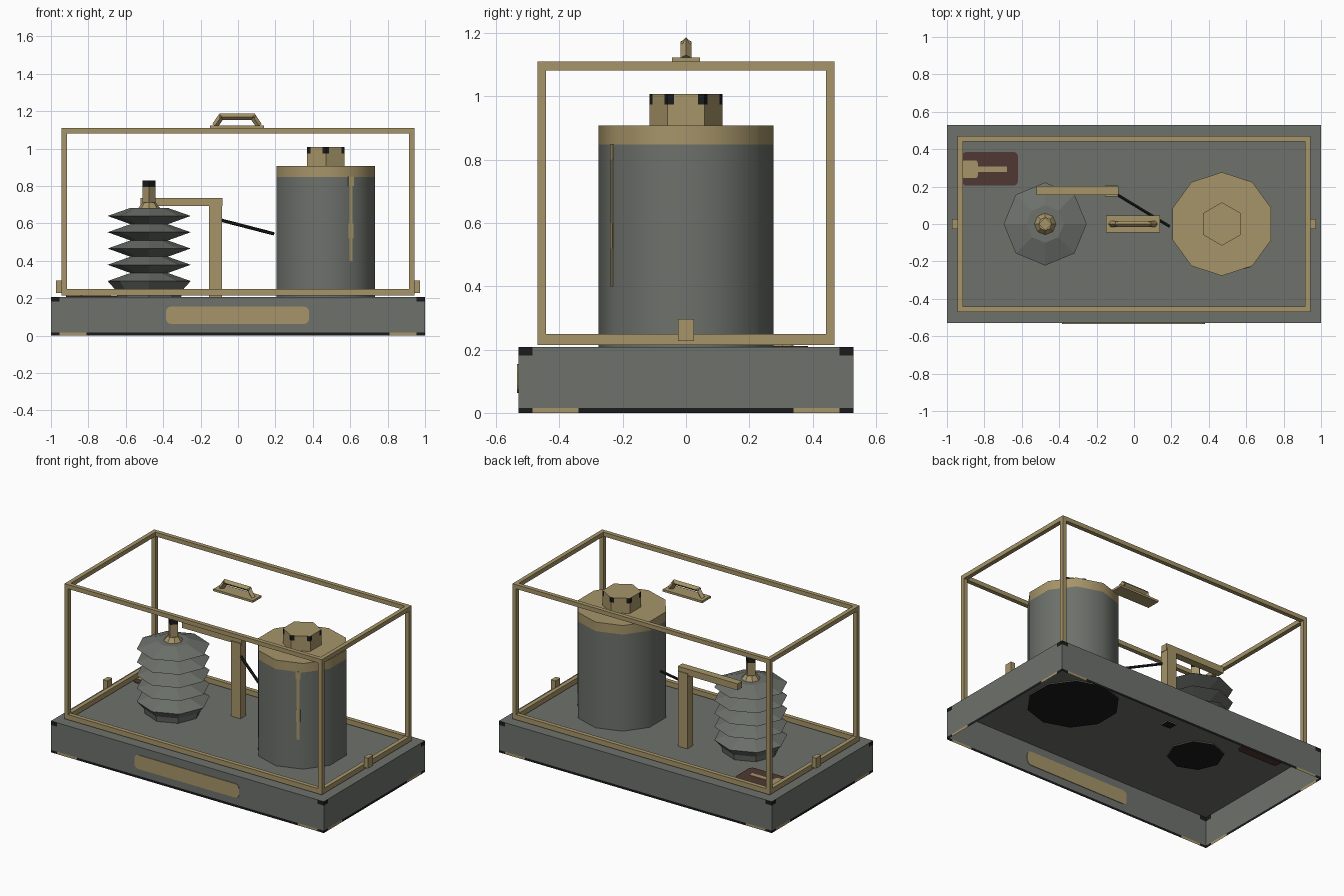
import bpy, bmesh, math
from mathutils import Vector, Matrix

cube = bpy.data.objects.get("Cube")
if cube:
    bpy.data.objects.remove(cube, do_unlink=True)


def material(name, colour):
    m = bpy.data.materials.new(name)
    m.use_nodes = True
    m.diffuse_color = (*colour, 1)
    m.node_tree.nodes["Principled BSDF"].inputs["Base Color"].default_value = (*colour, 1)
    return m


GREY = material("grey_metal", (0.153, 0.165, 0.147))
TAN = material("dull_brass", (0.385, 0.3, 0.142))
BLACK = material("black", (0.011, 0.011, 0.012))
MAROON = material("maroon", (0.08, 0.039, 0.032))


def finish(name, bm, mats, rule=None):
    bm.normal_update()
    if rule:
        for f in bm.faces:
            f.material_index = mats.index(rule(f.calc_center_median(), f.normal))
    mesh = bpy.data.meshes.new(name)
    bm.to_mesh(mesh)
    bm.free()
    for m in mats:
        mesh.materials.append(m)
    obj = bpy.data.objects.new(name, mesh)
    bpy.context.collection.objects.link(obj)
    return obj


def box(name, lo, hi, mat, turn=0, rounding=0, thin_axis=2):
    lo, hi = Vector(lo), Vector(hi)
    bm = bmesh.new()
    bmesh.ops.create_cube(bm, size=1)
    bmesh.ops.scale(bm, vec=hi - lo, verts=bm.verts)
    if rounding:
        edges = [e for e in bm.edges
                 if abs((e.verts[0].co - e.verts[1].co).normalized()[thin_axis]) > 0.9]
        bmesh.ops.bevel(bm, geom=edges, offset=rounding, segments=3, profile=0.5, affect='EDGES')
    bm.transform(Matrix.Translation((lo + hi) / 2) @ Matrix.Rotation(turn, 4, 'Z'))
    return finish(name, bm, [mat])


def ngon(n, radius):
    # First corner points along +y
    return [(radius * math.cos(math.pi / 2 + math.tau * i / n),
             radius * math.sin(math.pi / 2 + math.tau * i / n)) for i in range(n)]


def divide(corners, distances):
    # Extra points at given distances from both ends of every edge
    pts = []
    for i, c in enumerate(corners):
        a, b = Vector(c), Vector(corners[(i + 1) % len(corners)])
        d = (b - a).normalized()
        pts.append(a)
        pts += [a + d * s for s in distances]
        pts += [b - d * s for s in reversed(distances)]
    return pts


def loft(name, outline, profile, centre, mats, rule=None, bottom=True):
    # Stacks scaled copies of an outline; profile is (scale, z)
    bm = bmesh.new()
    rings = [[bm.verts.new((centre[0] + s * x, centre[1] + s * y, z)) for x, y in outline]
             for s, z in profile]
    n = len(outline)
    for a, b in zip(rings, rings[1:]):
        for i in range(n):
            j = (i + 1) % n
            bm.faces.new((a[i], a[j], b[j], b[i]))
    bm.faces.new(rings[-1])
    if bottom:
        bm.faces.new(rings[0][::-1])
    return finish(name, bm, mats, rule)


def rod(name, p, q, radius, sides, mat):
    p, q = Vector(p), Vector(q)
    bm = bmesh.new()
    bmesh.ops.create_cone(bm, cap_ends=True, segments=sides, radius1=radius,
                          radius2=radius, depth=(q - p).length)
    turn = (q - p).to_track_quat('Z', 'Y').to_matrix().to_4x4()
    bm.transform(Matrix.Translation((p + q) / 2) @ turn)
    return finish(name, bm, [mat])


# Base tray, open underneath, with worn corners and lower edge
def base_rule(c, n):
    if abs(n.z) > 0.5:
        return GREY
    along = max(1 - abs(c.x), 0.53 - abs(c.y))
    if c.z < 0.016:
        return TAN if 0.045 < along < 0.19 else BLACK
    return BLACK if c.z > 0.18 and along < 0.045 else GREY


loft("base_tray", divide([(-1, -0.53), (1, -0.53), (1, 0.53), (-1, 0.53)], [0.045, 0.19]),
     [(1, 0), (1, 0.016), (1, 0.182), (1, 0.208)], (0, 0), [GREY, TAN, BLACK],
     base_rule, bottom=False)
box("front_plate", (-0.385, -0.534, 0.063), (0.38, -0.526, 0.155), TAN,
    rounding=0.025, thin_axis=1)

# Tag with a key shape
box("tag", (-0.92, 0.205, 0.203), (-0.62, 0.385, 0.212), MAROON, rounding=0.025)
box("key_head", (-0.92, 0.245, 0.209), (-0.835, 0.34, 0.215), TAN, rounding=0.015)
box("key_shaft", (-0.84, 0.277, 0.209), (-0.68, 0.307, 0.215), TAN)

# Cage of square bars
X, Y, LOW, HIGH, T = 0.943, 0.47, 0.215, 1.11, 0.028
for s, side in ((-1, "right"), (1, "left")):
    for e, end in ((-1, "front"), (1, "back")):
        x0, y0 = sorted((s * X, s * (X - T)))[0], sorted((e * Y, e * (Y - T)))[0]
        box(f"cage_post_{end}_{side}", (x0, y0, LOW), (x0 + T, y0 + T, HIGH), TAN)
    for z, level in ((LOW, "lower"), (HIGH - T, "upper")):
        top = z + (0.034 if z == LOW else T)
        box(f"cage_{level}_side_bar_{side}", (x0, -Y + T, z), (x0 + T, Y - T, top), TAN)
    lx = sorted((s * 0.94, s * 0.972))
    box(f"latch_{side}", (lx[0], -0.026, 0.227), (lx[1], 0.026, 0.296), TAN)
for e, end in ((-1, "front"), (1, "back")):
    y0 = min(e * Y, e * (Y - T))
    for z, level in ((LOW, "lower"), (HIGH - T, "upper")):
        top = z + (0.034 if z == LOW else T)
        box(f"cage_{level}_{end}_bar", (-X + T, y0, z), (X - T, y0 + T, top), TAN)

# Carrying handle
box("handle_plate", (-0.15, -0.045, 1.11), (0.14, 0.045, 1.124), TAN)
for s, side in ((-1, "right"), (1, "left")):
    rod(f"handle_leg_{side}", (s * 0.118 - 0.005, 0, 1.122),
        (s * 0.083 - 0.005, 0, 1.174), 0.017, 4, TAN)
rod("handle_grip", (-0.1, 0, 1.17), (0.09, 0, 1.17), 0.017, 4, TAN)

# Large canister with painted top band
CAN = (0.47, 0)
canister = loft("canister", ngon(10, 0.277), [(1, 0.202), (1, 0.848), (1, 0.908)], CAN,
                [GREY, TAN, BLACK],
                lambda c, n: BLACK if n.z < -0.5 else TAN if c.z > 0.85 else GREY)
bpy.ops.object.select_all(action='DESELECT')
canister.select_set(True)
bpy.context.view_layer.objects.active = canister
bpy.ops.object.shade_smooth_by_angle(angle=math.radians(40))

# Paint drip down one canister face
for name, half, z0, z1 in (("drip_top", 0.016, 0.8, 0.85), ("drip", 0.008, 0.4, 0.82),
                           ("drip_bead", 0.014, 0.52, 0.6)):
    box(name, (0.604 - half, -0.236, z0), (0.604 + half, -0.23, z1), TAN,
        turn=math.radians(18))

# Hexagonal cap with dark upper corners
HEX = ngon(6, 0.116)


def cap_rule(c, n):
    near = min((Vector(p) + Vector(CAN) - c.xy).length for p in HEX) < 0.02
    return BLACK if near and c.z > 0.97 and abs(n.z) < 0.5 else TAN


loft("hex_cap", divide(HEX, [0.02]), [(1, 0.905), (1, 0.975), (1, 1.008)], CAN,
     [TAN, BLACK], cap_rule)

# Pleated bellows
STACK = (-0.475, 0)
pleats = [(0.17, 0.202), (0.18, 0.245)]
for i in range(5):
    z = 0.292 + i * 0.087
    pleats += [(0.222, z), (0.1, z + 0.043)]
loft("bellows", ngon(8, 1), pleats, STACK, [GREY, BLACK],
     lambda c, n: BLACK if n.z < -0.99 else GREY)
loft("bellows_neck", ngon(8, 1), [(0.06, 0.68), (0.035, 0.712)], STACK, [TAN])
loft("bellows_stem", ngon(4, 0.035), [(1, 0.69), (1, 0.795), (1, 0.83)], STACK, [TAN, BLACK],
     lambda c, n: BLACK if c.z > 0.8 and n.z < 0.5 else TAN)

# Pillar, arm and linking rod
loft("pillar", [(-0.035, -0.03), (0.035, -0.03), (0.035, 0.03), (-0.035, 0.03)],
     [(1, 0.202), (1, 0.705)], (-0.12, 0.177), [TAN, BLACK],
     lambda c, n: BLACK if n.z < -0.5 else TAN)
box("arm", (-0.52, 0.155, 0.692), (-0.082, 0.203, 0.735), TAN)
rod("linking_rod", (-0.1, 0.163, 0.62), (0.19, -0.013, 0.545), 0.009, 6, BLACK)
